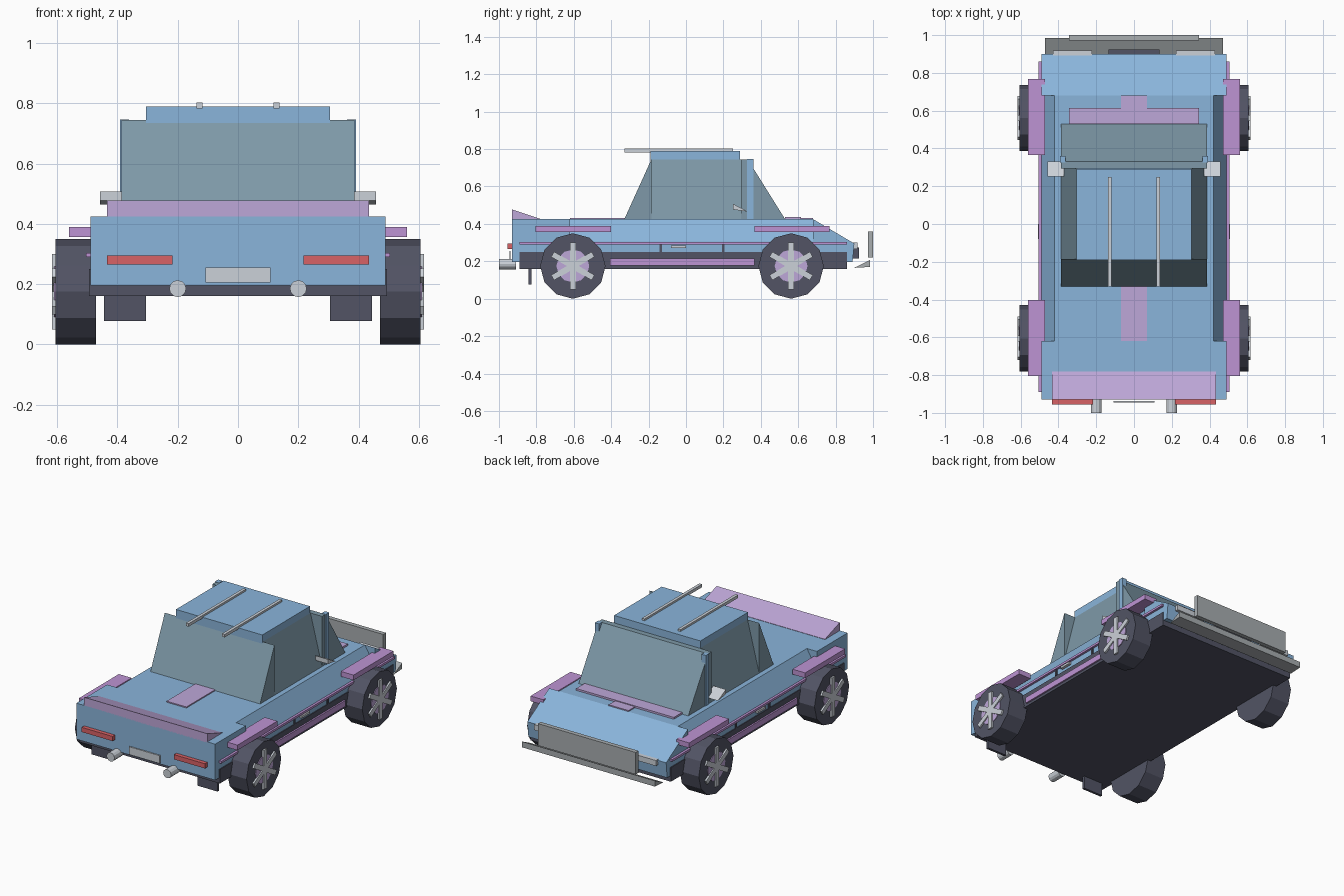
import bpy, bmesh, math
from mathutils import Matrix

if "Cube" in bpy.data.objects:
    bpy.data.objects.remove(bpy.data.objects["Cube"])


def material(name, rgb):
    lin = [((c / 255 + 0.055) / 1.055) ** 2.4 for c in rgb]
    m = bpy.data.materials.new(name)
    m.diffuse_color = (*lin, 1)
    m.use_nodes = True
    m.node_tree.nodes["Principled BSDF"].inputs["Base Color"].default_value = m.diffuse_color
    return m


BLUE = material("body blue", (138, 181, 219))
GLASS = material("window glass", (126, 153, 168))
DARK = material("dark rubber", (82, 84, 101))
PINK = material("trim pink", (190, 148, 212))
LAVENDER = material("pale lavender", (190, 167, 216))
SILVER = material("silver", (203, 209, 216))
GREY = material("bumper grey", (168, 173, 176))
RED = material("tail light red", (217, 98, 102))


def finish(name, bm, mat):
    bmesh.ops.recalc_face_normals(bm, faces=bm.faces)
    me = bpy.data.meshes.new(name)
    bm.to_mesh(me)
    bm.free()
    me.materials.append(mat)
    ob = bpy.data.objects.new(name, me)
    bpy.context.collection.objects.link(ob)
    return ob


def prism(name, pts, lo, hi, mat, axis="x"):
    """Extrude a profile: (y, z) along x, or (x, z) along y."""
    bm = bmesh.new()
    place = (lambda a, b, t: (t, a, b)) if axis == "x" else (lambda a, b, t: (a, t, b))
    face = bm.faces.new([bm.verts.new(place(a, b, lo)) for a, b in pts])
    out = bmesh.ops.extrude_face_region(bm, geom=[face])
    verts = [v for v in out["geom"] if isinstance(v, bmesh.types.BMVert)]
    bmesh.ops.translate(bm, vec=place(0, 0, hi - lo), verts=verts)
    return finish(name, bm, mat)


def box(name, x, y, z, mat):
    return prism(name, [(y[0], z[0]), (y[1], z[0]), (y[1], z[1]), (y[0], z[1])], x[0], x[1], mat)


def cylinder(name, centre, r, depth, sides, mat, axis="x", turn=0.0):
    bm = bmesh.new()
    rot = Matrix.Rotation(math.pi / 2, 4, "Y" if axis == "x" else "X")
    bmesh.ops.create_cone(bm, cap_ends=True, segments=sides, radius1=r, radius2=r, depth=depth,
                          matrix=Matrix.Translation(centre) @ rot @ Matrix.Rotation(turn, 4, "Z"))
    return finish(name, bm, mat)


# Body: full width tail and nose, with a bevelled middle section
box("tail_body", (-0.49, 0.49), (-0.93, -0.62), (0.195, 0.425), BLUE)
prism("nose_body", [(0.68, 0.195), (0.89, 0.195), (0.9, 0.295), (0.68, 0.425)], -0.49, 0.49, BLUE)
prism("middle_body", [(-0.49, 0.195), (0.49, 0.195), (0.49, 0.305), (0.42, 0.425),
                      (-0.42, 0.425), (-0.49, 0.305)], -0.62, 0.68, BLUE, "y")
box("chassis", (-0.495, 0.495), (-0.89, 0.86), (0.16, 0.25), DARK)

# Cabin: roof block with wedge windows on each side
box("roof", (-0.305, 0.305), (-0.19, 0.29), (0.42, 0.79), BLUE)
prism("rear_window", [(-0.33, 0.425), (-0.185, 0.425), (-0.185, 0.745)], -0.387, 0.387, GLASS)
prism("windshield", [(0.295, 0.425), (0.53, 0.425), (0.33, 0.745), (0.295, 0.745)], -0.387, 0.387, GLASS)

# Spoiler and top stripes
prism("spoiler", [(-0.93, 0.42), (-0.78, 0.42), (-0.78, 0.427), (-0.93, 0.477)], -0.435, 0.435, LAVENDER)
box("hood_strip", (-0.345, 0.345), (0.53, 0.615), (0.42, 0.437), LAVENDER)
box("hood_stripe", (-0.07, 0.07), (0.61, 0.68), (0.42, 0.432), LAVENDER)
box("trunk_stripe", (-0.07, 0.07), (-0.62, -0.33), (0.42, 0.432), LAVENDER)

# Front and rear fittings
prism("splitter", [(0.9, 0.165), (0.985, 0.17), (0.985, 0.207)], -0.47, 0.47, GREY)
box("front_plate", (-0.345, 0.345), (0.972, 1.0), (0.22, 0.36), GREY)
box("grille", (-0.135, 0.135), (0.89, 0.925), (0.215, 0.275), DARK)
box("number_plate", (-0.108, 0.108), (-0.945, -0.937), (0.205, 0.255), SILVER)

for s in (-1, 1):
    side = "left" if s < 0 else "right"

    def sbox(name, x, y, z, mat):
        box(f"{side}_{name}", sorted((s * x[0], s * x[1])), y, z, mat)

    # Side window, pillar, roof rail and mirror
    prism(f"{side}_window", [(s * 0.3, 0.425), (s * 0.387, 0.425), (s * 0.305, 0.745), (s * 0.3, 0.745)],
          -0.187, 0.33, GLASS, "y")
    sbox("pillar", (0.362, 0.392), (0.326, 0.36), (0.42, 0.747), BLUE)
    sbox("roof_rail", (0.118, 0.137), (-0.33, 0.25), (0.783, 0.802), SILVER)
    prism(f"{side}_mirror", [(0.252, 0.507), (0.252, 0.477), (0.332, 0.465)],
          *sorted((s * 0.37, s * 0.458)), SILVER)

    # Lights, exhaust and mud flap
    sbox("tail_light", (0.217, 0.435), (-0.955, -0.92), (0.265, 0.295), RED)
    sbox("headlight", (0.222, 0.43), (0.87, 0.918), (0.265, 0.3), SILVER)
    cylinder(f"{side}_exhaust", (s * 0.2, -0.955, 0.185), 0.028, 0.09, 12, SILVER, "y")
    sbox("mud_flap", (0.305, 0.445), (-0.842, -0.826), (0.077, 0.18), DARK)

    # Side trim, door gaps and handle
    sbox("trim_stripe", (0.48, 0.505), (-0.89, 0.86), (0.29, 0.304), PINK)
    sbox("sill_trim", (0.48, 0.505), (-0.405, 0.365), (0.177, 0.215), PINK)
    sbox("door_handle", (0.48, 0.508), (-0.08, 0.0), (0.27, 0.284), SILVER)
    for i, y in enumerate((-0.135, 0.2)):
        sbox(f"door_gap_{i}", (0.48, 0.496), (y - 0.007, y + 0.007), (0.25, 0.29), DARK)

    # Wheels with hub, spokes and fender
    for end, wy, fender in (("rear", -0.605, (-0.805, -0.402)), ("front", 0.562, (0.365, 0.768))):
        sbox(f"{end}_fender", (0.47, 0.56), fender, (0.357, 0.39), PINK)
        cylinder(f"{side}_{end}_tyre", (s * 0.5385, wy, 0.175), 0.175, 0.135, 12, DARK)
        cylinder(f"{side}_{end}_hub", (s * 0.606, wy, 0.175), 0.088, 0.008, 12, LAVENDER)
        bm = bmesh.new()
        for k in range(3):
            m = (Matrix.Translation((s * 0.606, wy, 0.175)) @ Matrix.Rotation(k * math.pi / 3, 4, "X")
                 @ Matrix.Diagonal((0.022, 0.032, 0.25, 1)))
            bmesh.ops.create_cube(bm, size=1, matrix=m)
        finish(f"{side}_{end}_spokes", bm, SILVER)
